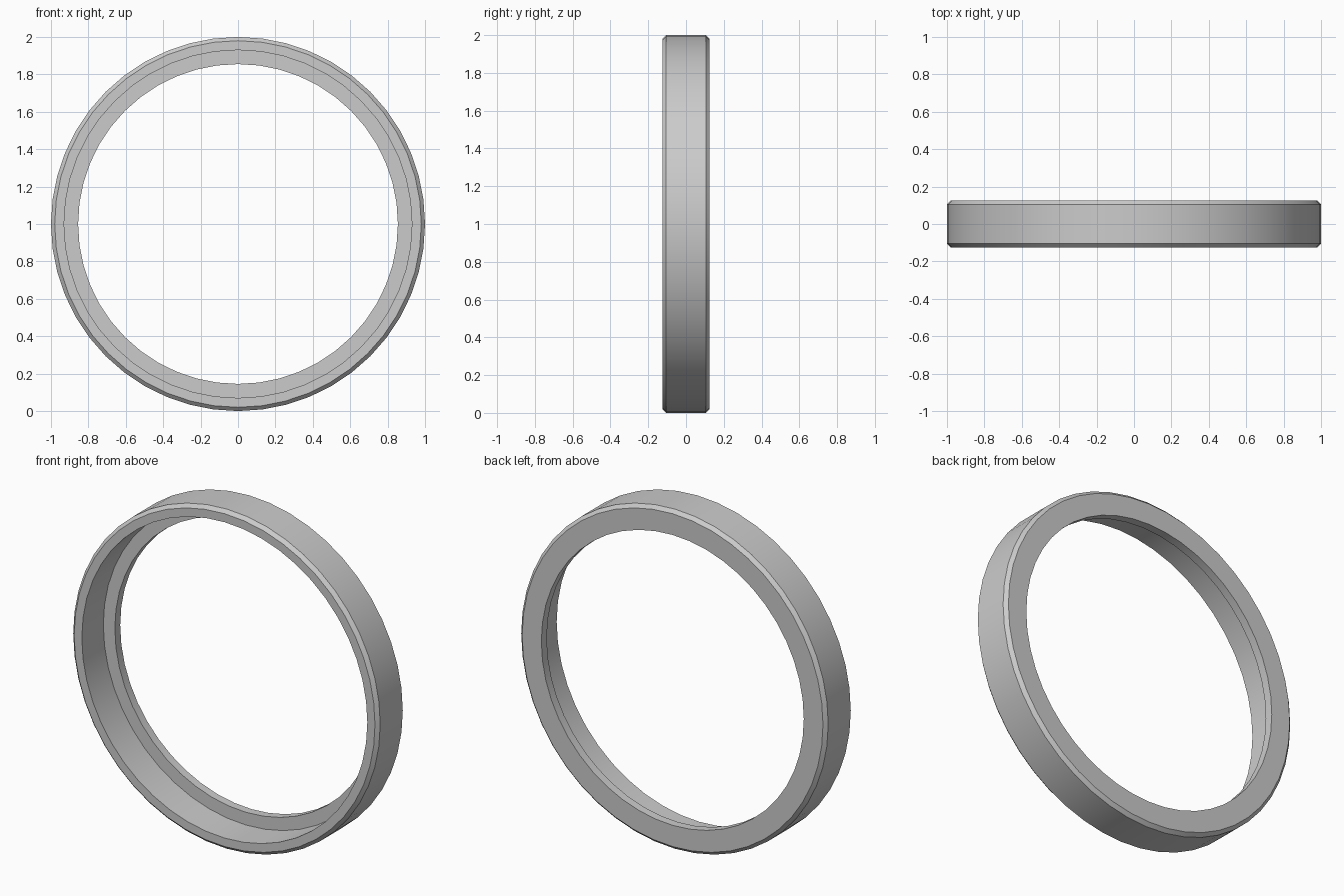
import bpy, bmesh, math

if "Cube" in bpy.data.objects:
    bpy.data.objects.remove(bpy.data.objects["Cube"])

SEGMENTS = 48

grey = bpy.data.materials.new("plain grey")
grey.diffuse_color = (0.6, 0.6, 0.6, 1)
grey.use_nodes = True
grey.node_tree.nodes["Principled BSDF"].inputs["Base Color"].default_value = grey.diffuse_color

# Closed cross-section as (radius, y): chamfered rim with a lip at the back
profile = [
    (0.93, -0.125), (0.98, -0.125), (1.0, -0.105), (1.0, 0.105),
    (0.98, 0.125), (0.855, 0.125), (0.855, 0.075), (0.93, 0.075),
]

# Sweep the cross-section around the y axis
bm = bmesh.new()
rings = []
for i in range(SEGMENTS):
    a = 2 * math.pi * i / SEGMENTS
    rings.append([bm.verts.new((r * math.cos(a), y, 1 + r * math.sin(a))) for r, y in profile])
n = len(profile)
for i in range(SEGMENTS):
    p, q = rings[i], rings[(i + 1) % SEGMENTS]
    for j in range(n):
        k = (j + 1) % n
        bm.faces.new((p[j], p[k], q[k], q[j]))
bmesh.ops.recalc_face_normals(bm, faces=bm.faces)

mesh = bpy.data.meshes.new("stepped_ring")
bm.to_mesh(mesh)
bm.free()
mesh.materials.append(grey)
ring = bpy.data.objects.new("stepped_ring", mesh)
bpy.context.collection.objects.link(ring)

# Smooth around the ring, crisp at the steps and chamfers
bpy.context.view_layer.objects.active = ring
ring.select_set(True)
bpy.ops.object.shade_smooth_by_angle(angle=math.radians(30))
